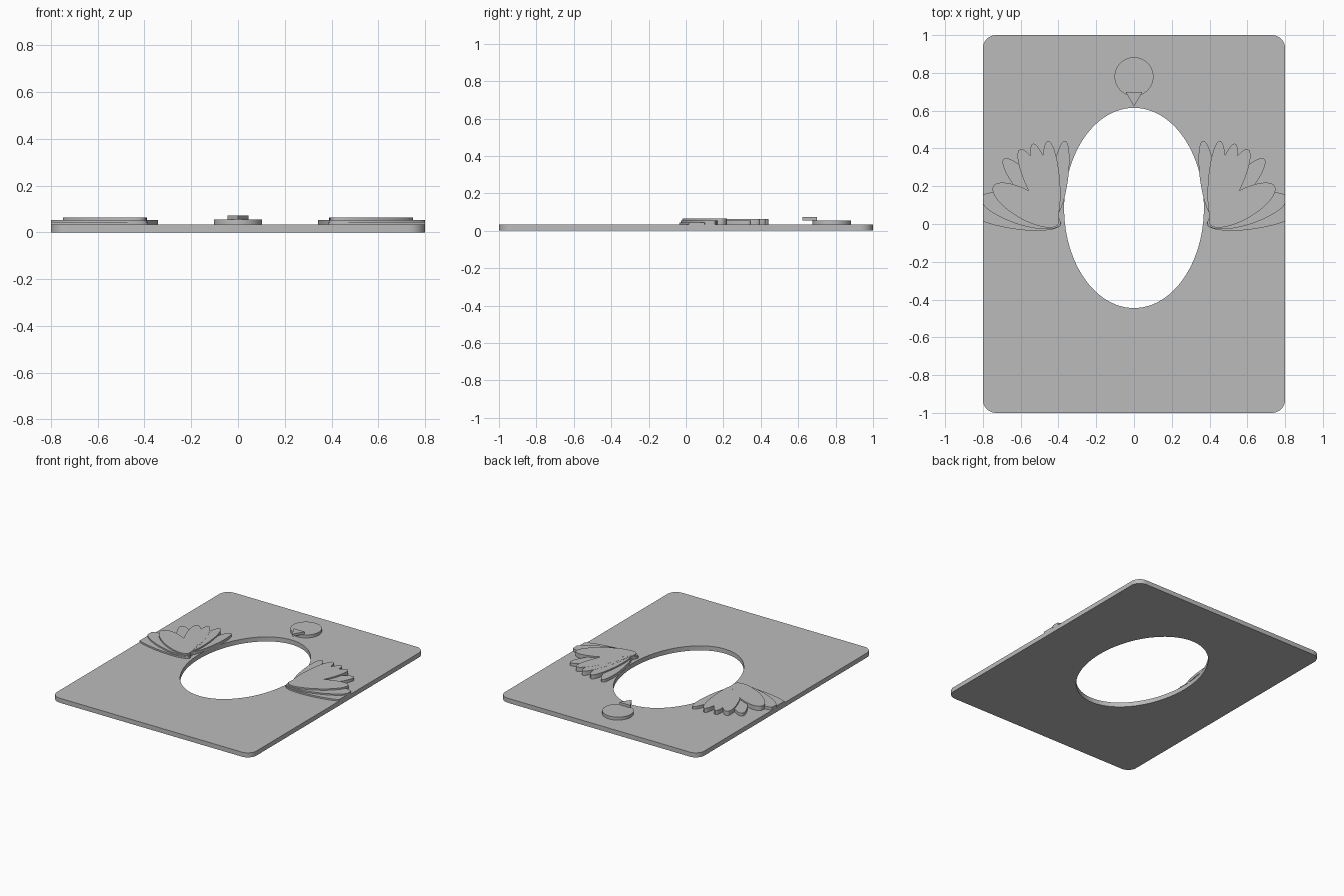
import bpy
import bmesh
from math import sin, cos, pi, hypot, radians

cube = bpy.data.objects.get("Cube")
if cube:
    bpy.data.objects.remove(cube, do_unlink=True)

grey = bpy.data.materials.new("plain grey")
grey.use_nodes = True
grey.diffuse_color = (0.5, 0.5, 0.5, 1)
grey.node_tree.nodes["Principled BSDF"].inputs["Base Color"].default_value = (0.5, 0.5, 0.5, 1)

HALF_W, HALF_L, TOP = 0.8, 1.0, 0.033


def ellipse(cx, cy, along, across, axis=(1, 0), n=64):
    """Closed outline of an ellipse whose long axis follows the given direction."""
    ax, ay = axis
    pts = []
    for i in range(n):
        u, v = along * cos(2 * pi * i / n), across * sin(2 * pi * i / n)
        pts.append((cx + u * ax - v * ay, cy + u * ay + v * ax))
    return pts


def slab(name, loops, z0, z1):
    """Extrude an outline, with optional hole outlines, between two heights."""
    bm = bmesh.new()
    edges = []
    for loop in loops:
        verts = [bm.verts.new((x, y, z0)) for x, y in loop]
        edges += [bm.edges.new((verts[i - 1], verts[i])) for i in range(len(verts))]
    if len(loops) == 1:
        bm.faces.new(verts)
    else:
        bmesh.ops.triangle_fill(bm, edges=edges, use_beauty=True, use_dissolve=False)
    out = bmesh.ops.extrude_face_region(bm, geom=bm.faces[:], use_keep_orig=True)
    moved = [g for g in out["geom"] if isinstance(g, bmesh.types.BMVert)]
    bmesh.ops.translate(bm, verts=moved, vec=(0, 0, z1 - z0))
    bmesh.ops.recalc_face_normals(bm, faces=bm.faces[:])
    mesh = bpy.data.meshes.new(name)
    bm.to_mesh(mesh)
    bm.free()
    mesh.materials.append(grey)
    obj = bpy.data.objects.new(name, mesh)
    bpy.context.collection.objects.link(obj)
    bpy.ops.object.select_all(action="DESELECT")
    obj.select_set(True)
    bpy.context.view_layer.objects.active = obj
    bpy.ops.object.shade_smooth_by_angle(angle=radians(30))
    return obj


# Rounded plate with an oval opening
radius, steps = 0.07, 10
outline = []
for q, (sx, sy) in enumerate([(1, 1), (-1, 1), (-1, -1), (1, -1)]):
    for i in range(steps + 1):
        a = (q + i / steps) * pi / 2
        outline.append((sx * (HALF_W - radius) + radius * cos(a),
                        sy * (HALF_L - radius) + radius * sin(a)))
slab("frame_plate", [outline, ellipse(0, 0.085, 0.37, 0.53, n=96)], 0, TOP)

# Round head with a pointed beak
slab("head_disc", [ellipse(0, 0.78, 0.103, 0.103)], TOP, 0.055)
slab("beak", [[(-0.045, 0.70), (0, 0.622), (0.045, 0.70)]], 0.055, 0.073)

# Fanned feathers: base, tip, half width, top height
feathers = [
    ((0.385, 0.00), (0.87, 0.07), 0.062, 0.044),
    ((0.39, 0.00), (0.81, 0.14), 0.072, 0.054),
    ((0.41, 0.02), (0.69, 0.345), 0.055, 0.054),
    ((0.42, 0.04), (0.365, 0.44), 0.043, 0.053),
    ((0.42, 0.02), (0.455, 0.44), 0.045, 0.063),
    ((0.42, 0.02), (0.535, 0.425), 0.045, 0.0635),
    ((0.41, 0.00), (0.605, 0.395), 0.055, 0.064),
    ((0.40, 0.00), (0.745, 0.20), 0.075, 0.0645),
]
for side, sign in (("left", 1), ("right", -1)):
    for i, ((bx, by), (tx, ty), width, height) in enumerate(feathers):
        length = hypot(tx - bx, ty - by)
        axis = ((tx - bx) / length, (ty - by) / length)
        pts = ellipse((bx + tx) / 2, (by + ty) / 2, length / 2, width, axis, 48)
        # Trim at the plate edge, keeping one point per cut corner
        pts = [(sign * min(x, HALF_W), y) for x, y in pts]
        slab(f"{side}_wing_feather_{i + 1}", [pts], TOP, height)
